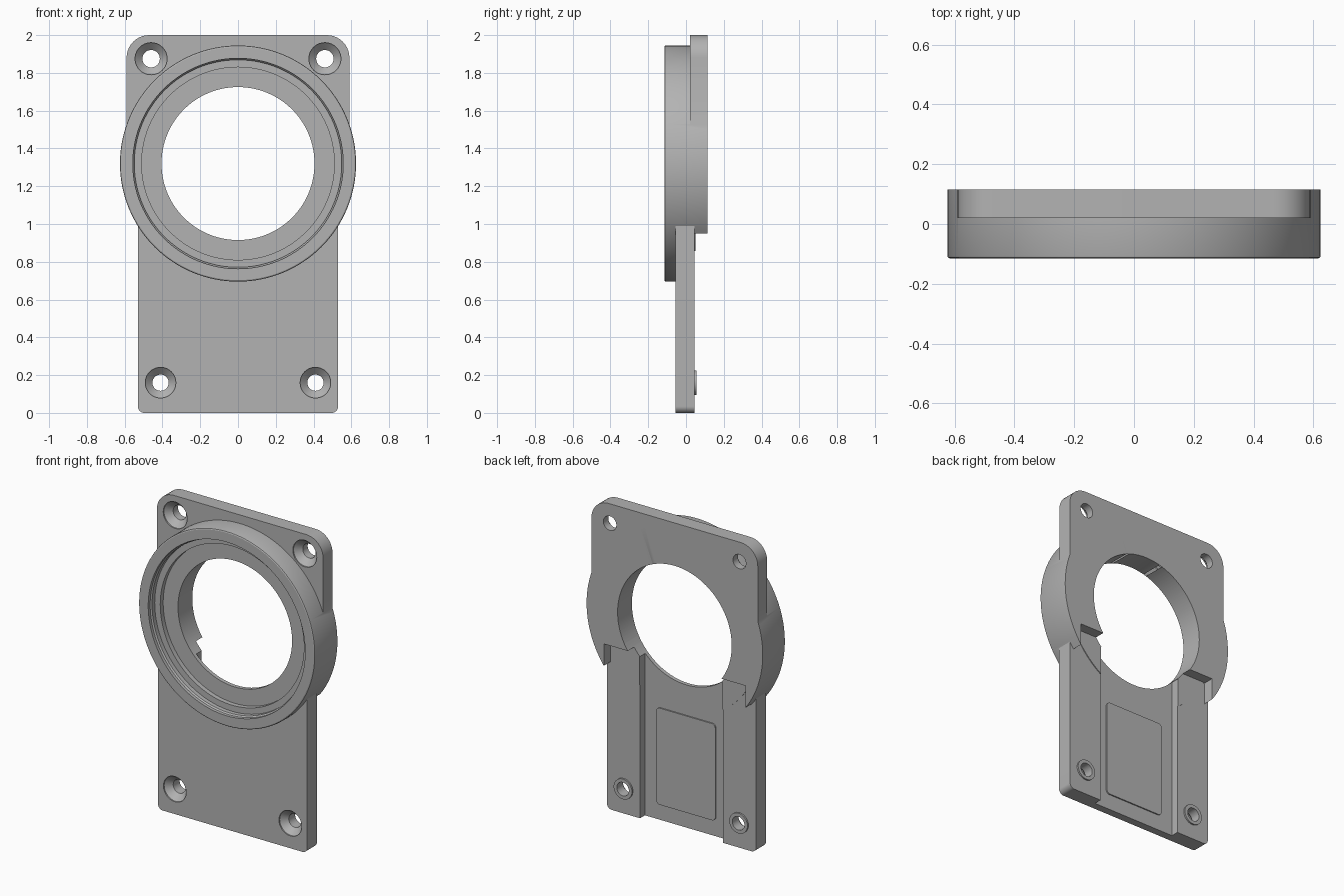
import bpy, bmesh, math

scene_cube = bpy.data.objects.get("Cube")
if scene_cube:
    bpy.data.objects.remove(scene_cube, do_unlink=True)

grey = bpy.data.materials.new("plain grey")
grey.use_nodes = True
colour = (0.45, 0.45, 0.45, 1)
grey.diffuse_color = colour
grey.node_tree.nodes["Principled BSDF"].inputs["Base Color"].default_value = colour

RING_Z = 1.32
FRONT, BACK = -0.115, 0.115


def make_object(name, bm):
    bmesh.ops.remove_doubles(bm, verts=bm.verts, dist=1e-5)
    bmesh.ops.recalc_face_normals(bm, faces=bm.faces)
    mesh = bpy.data.meshes.new(name)
    bm.to_mesh(mesh)
    bm.free()
    mesh.materials.append(grey)
    obj = bpy.data.objects.new(name, mesh)
    bpy.context.collection.objects.link(obj)
    return obj


def lathe(name, profile, x=0, z=RING_Z, steps=96):
    """Spin (radius, y) points, starting and ending on the y axis."""
    bm = bmesh.new()
    verts = [bm.verts.new((x + r, y, z)) for r, y in profile]
    edges = [bm.edges.new(pair) for pair in zip(verts, verts[1:])]
    bmesh.ops.spin(bm, geom=verts + edges, cent=(x, 0, z), axis=(0, 1, 0),
                   angle=math.tau, steps=steps)
    return make_object(name, bm)


def slab(name, half_x, y0, y1, z0, z1, r_bottom=0, r_top=0):
    """Upright plate with rounded corners in its front outline."""
    corners = [(1, z0, r_bottom, -90), (1, z1, r_top, 0),
               (-1, z1, r_top, 90), (-1, z0, r_bottom, 180)]
    outline = []
    for side, z, r, start in corners:
        cx = side * (half_x - r)
        cz = z + r if z == z0 else z - r
        for i in range(11 if r else 1):
            a = math.radians(start + 9 * i)
            outline.append((cx + r * math.cos(a), cz + r * math.sin(a)))
    bm = bmesh.new()
    face = bm.faces.new([bm.verts.new((x, y0, z)) for x, z in outline])
    moved = bmesh.ops.extrude_face_region(bm, geom=[face])["geom"]
    bmesh.ops.translate(bm, vec=(0, y1 - y0, 0),
                        verts=[g for g in moved if isinstance(g, bmesh.types.BMVert)])
    return make_object(name, bm)


def combine(target, tool, operation):
    mod = target.modifiers.new("combine", "BOOLEAN")
    mod.operation = operation
    mod.solver = "EXACT"
    mod.object = tool
    bpy.context.view_layer.update()
    result = target.evaluated_get(bpy.context.evaluated_depsgraph_get())
    mesh = bpy.data.meshes.new_from_object(result)
    target.modifiers.clear()
    target.data = mesh
    bpy.data.objects.remove(tool, do_unlink=True)


# Round housing with a softened front rim, cut away behind its lower part
body = lathe("mount_body", [(0, FRONT), (0.617, FRONT), (0.623, FRONT + 0.003),
                            (0.625, FRONT + 0.009), (0.625, BACK), (0, BACK)], steps=128)
combine(body, slab("ledge_cut", 0.503, 0.04, 0.3, 0.3, 1.09), "DIFFERENCE")

# Upper flange, lower plate and the shallow disc behind the housing
combine(body, slab("upper_flange", 0.59, 0.02, BACK, 1.3, 2, 0, 0.12), "UNION")
combine(body, slab("lower_plate", 0.53, -0.055, 0.045, 0, 1.085, 0.035, 0), "UNION")
combine(body, lathe("back_disc", [(0, -0.02), (0.55, -0.02), (0.55, 0.05), (0, 0.05)]), "UNION")

# Raised collars around the lower screw holes
for side in (-1, 1):
    collar = lathe("collar", [(0, 0), (0.065, 0), (0.065, 0.055), (0, 0.055)],
                   side * 0.41, 0.16, 40)
    combine(body, collar, "UNION")

# Open channel down the back, with a raised rounded pad
combine(body, slab("channel_cut", 0.295, -0.005, 0.3, -0.2, 1.04), "DIFFERENCE")
combine(body, slab("back_pad", 0.21, -0.015, 0.003, 0.1, 0.72, 0.025, 0.025), "UNION")

# Stepped front seat and through bore
seat = [(0, FRONT - 0.1), (0.557, FRONT - 0.1), (0.557, FRONT + 0.02),
        (0.549, FRONT + 0.028), (0.549, -0.06), (0.51, -0.06), (0.51, -0.03),
        (0.405, -0.03), (0.405, 0.3), (0, 0.3)]
combine(body, lathe("seat_cut", seat, steps=128), "DIFFERENCE")

# Countersunk screw holes: x, z, front surface, head radius, hole radius
for x, z, y, head, hole in ((0.46, 1.875, 0.02, 0.085, 0.046),
                            (0.41, 0.16, -0.055, 0.081, 0.043)):
    for side in (-1, 1):
        screw = [(0, y - 0.03), (head, y - 0.03), (head, y + 0.008),
                 (hole, y + 0.045), (hole, 0.3), (0, 0.3)]
        combine(body, lathe("screw_cut", screw, side * x, z, 40), "DIFFERENCE")

# Smooth round walls, crisp edges
bpy.ops.object.select_all(action="DESELECT")
body.select_set(True)
bpy.context.view_layer.objects.active = body
bpy.ops.object.shade_smooth_by_angle(angle=math.radians(25))
